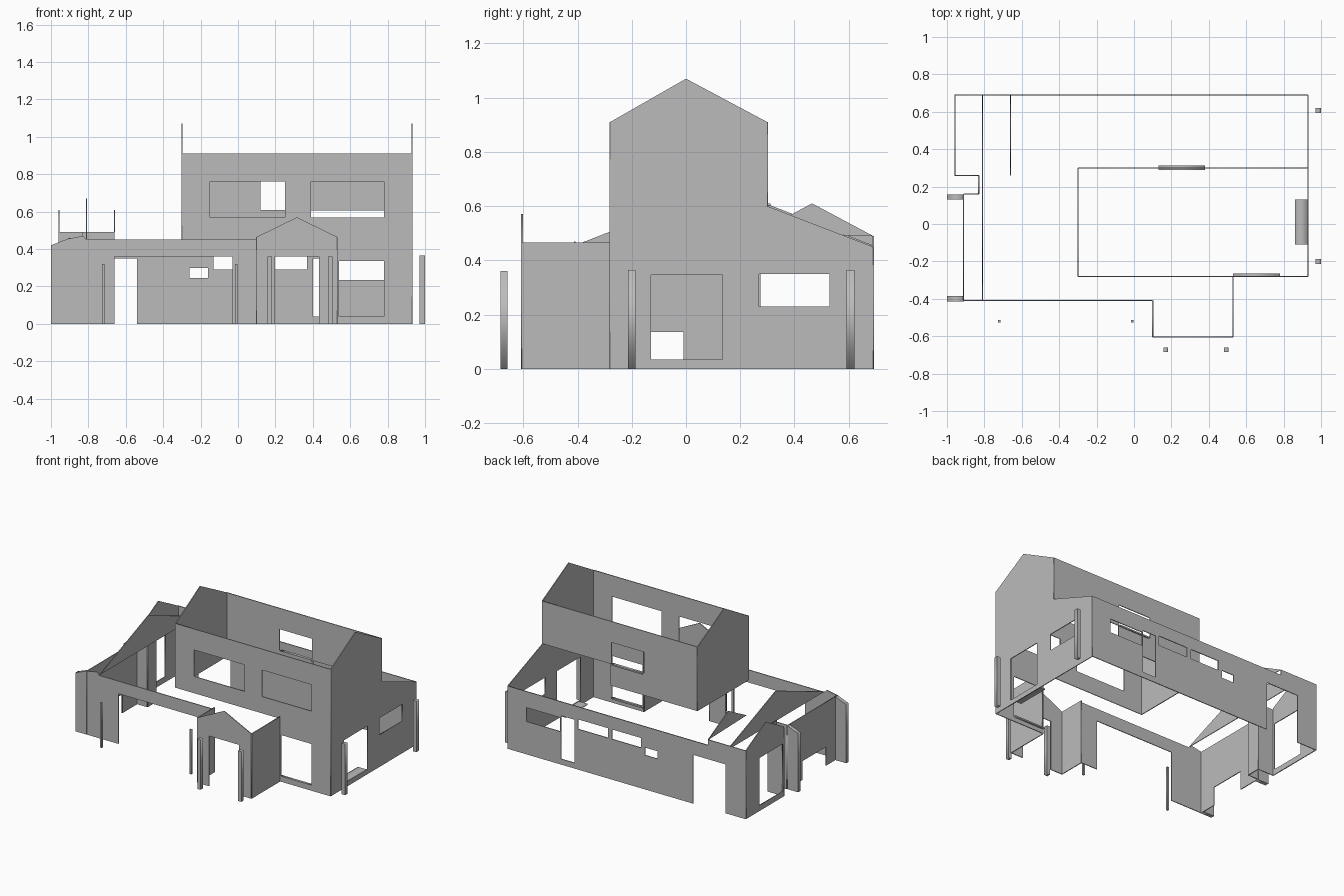
import bpy
from mathutils import Matrix

cube = bpy.data.objects.get("Cube")
if cube:
    bpy.data.objects.remove(cube, do_unlink=True)

COLOUR = (0.5, 0.5, 0.5, 1)
plaster = bpy.data.materials.new("grey plaster")
plaster.use_nodes = True
plaster.diffuse_color = COLOUR
plaster.node_tree.nodes["Principled BSDF"].inputs["Base Color"].default_value = COLOUR

THIN = 0.006


def rect(a0, a1, z0, z1):
    return [(a0, z0), (a1, z0), (a1, z1), (a0, z1)]


def wall(name, axis, at, outline, holes=(), thick=THIN):
    """Upright plate facing the x or y axis, with openings."""
    curve = bpy.data.curves.new(name, "CURVE")
    curve.dimensions = "2D"
    curve.fill_mode = "BOTH"
    curve.extrude = thick / 2
    for loop in [outline] + [rect(*h) for h in holes]:
        spline = curve.splines.new("POLY")
        spline.points.add(len(loop) - 1)
        for point, (a, z) in zip(spline.points, loop):
            point.co = (a, z, 0, 1)
        spline.use_cyclic_u = True
    temp = bpy.data.objects.new("temp", curve)
    bpy.context.collection.objects.link(temp)
    graph = bpy.context.evaluated_depsgraph_get()
    mesh = bpy.data.meshes.new_from_object(temp.evaluated_get(graph))
    bpy.data.objects.remove(temp)
    if axis == "x":
        m = Matrix(((0, 0, 1, at), (1, 0, 0, 0), (0, 1, 0, 0), (0, 0, 0, 1)))
    else:
        m = Matrix(((1, 0, 0, 0), (0, 0, -1, at), (0, 1, 0, 0), (0, 0, 0, 1)))
    mesh.transform(m)
    mesh.materials.clear()
    mesh.materials.append(plaster)
    ob = bpy.data.objects.new(name, mesh)
    bpy.context.collection.objects.link(ob)
    return ob


def box(name, x0, x1, y0, y1, z0, z1):
    return wall(name, "y", (y0 + y1) / 2, rect(x0, x1, z0, z1), thick=y1 - y0)


# Main two-storey block
EAST, WEST, FRONT, BACK, EAVE, LOW = 0.93, -0.30, -0.28, 0.30, 0.91, 0.45
wall("main_front_wall", "y", FRONT,
     [(WEST, LOW), (0.53, LOW), (0.53, 0), (EAST, 0), (EAST, EAVE), (WEST, EAVE)],
     [(-0.15, 0.25, 0.57, 0.76), (0.39, 0.78, 0.57, 0.76), (0.54, 0.78, 0.04, 0.335)])
wall("main_back_wall", "y", BACK,
     [(WEST, LOW), (0.385, LOW), (0.385, 0.605), (EAST, 0.605), (EAST, EAVE), (WEST, EAVE)],
     [(0.12, 0.38, 0.61, 0.76)])
wall("main_west_gable", "x", WEST,
     [(FRONT, LOW), (BACK, LOW), (BACK, EAVE), (0, 1.07), (FRONT, EAVE)])
wall("main_east_gable", "x", EAST,
     [(FRONT, 0), (0.69, 0), (0.69, LOW), (BACK, 0.6), (BACK, EAVE), (0, 1.07), (FRONT, EAVE)],
     [(-0.13, 0.135, 0.035, 0.345), (0.27, 0.53, 0.23, 0.35)])
box("back_window_sill", 0.13, 0.38, 0.29, 0.312, 0.6, 0.61)
box("front_door_sill", 0.53, 0.78, -0.28, -0.265, 0.03, 0.04)
box("east_window_seat", 0.86, 0.93, -0.11, 0.13, 0.025, 0.035)

# Long rear wall, taller behind the west wing
wall("rear_wall", "y", 0.69,
     [(-0.96, 0), (-0.80, 0), (-0.80, 0.35), (-0.54, 0.35), (-0.54, 0), (EAST, 0),
      (EAST, LOW), (-0.66, LOW), (-0.66, 0.49), (-0.96, 0.49)],
     [(0.515, 0.78, 0.235, 0.335), (0.40, 0.505, 0.04, 0.35), (0.135, 0.37, 0.29, 0.36),
      (-0.13, 0.10, 0.29, 0.36), (-0.26, -0.16, 0.245, 0.30)])

# Front wall with the wide veranda opening
wall("front_wall", "y", -0.41,
     [(-0.91, 0), (-0.66, 0), (-0.66, 0.36), (-0.03, 0.36), (-0.03, 0), (0.10, 0),
      (0.10, LOW), (-0.81, LOW), (-0.83, 0.47), (-0.91, 0.455)])

# Wing walls on the west side
for name, y in (("front_wing_wall", -0.40), ("rear_wing_wall", 0.145)):
    wall(name, "y", y, [(-1, 0), (-0.91, 0), (-0.91, 0.455), (-1, 0.42)], thick=0.028)

# West walls and recess
wall("west_wall", "x", -0.912,
     [(-0.41, 0), (-0.28, 0), (-0.28, 0.135), (-0.01, 0.135), (-0.01, 0),
      (0.16, 0), (0.16, 0.455), (-0.41, 0.455)])
wall("recess_front_wall", "y", 0.16, rect(-0.91, -0.83, 0, 0.46))
wall("recess_side_wall", "x", -0.83, rect(0.16, 0.26, 0, 0.47))
wall("recess_back_wall", "y", 0.26, rect(-0.96, -0.83, 0, 0.49))

# West wing gables
WING_GABLE = [(0.69, 0.49), (0.465, 0.61), (0.26, 0.50)]
wall("wing_west_gable", "x", -0.957, [(0.26, 0), (0.69, 0)] + WING_GABLE,
     [(0.275, 0.54, 0.04, 0.38)])
wall("wing_east_gable", "x", -0.66, WING_GABLE)
wall("long_roof_gable", "x", -0.81, [(-0.41, 0.455), (0.69, 0.455), (0.14, 0.67)])

# Gabled entrance porch
PORCH = (0.10, 0.53)
wall("porch_front", "y", -0.605,
     [(0.10, 0), (0.197, 0), (0.197, 0.36), (0.433, 0.36), (0.433, 0), (0.53, 0),
      (0.53, 0.465), (0.315, 0.57), (0.10, 0.465)])
for side, x in zip(("west", "east"), PORCH):
    wall("porch_" + side + "_wall", "x", x, rect(-0.605, -0.41 if side == "west" else FRONT, 0, 0.465))

# Free-standing posts
for i, (x, y, size, top) in enumerate([(0.17, -0.672, 0.026, 0.36), (0.493, -0.672, 0.026, 0.36),
                                       (-0.72, -0.52, 0.014, 0.32), (-0.01, -0.52, 0.014, 0.32),
                                       (0.985, -0.2, 0.028, 0.365), (0.985, 0.607, 0.028, 0.365)]):
    h = size / 2
    box("post_%d" % (i + 1), x - h, x + h, y - h, y + h, 0, top)
